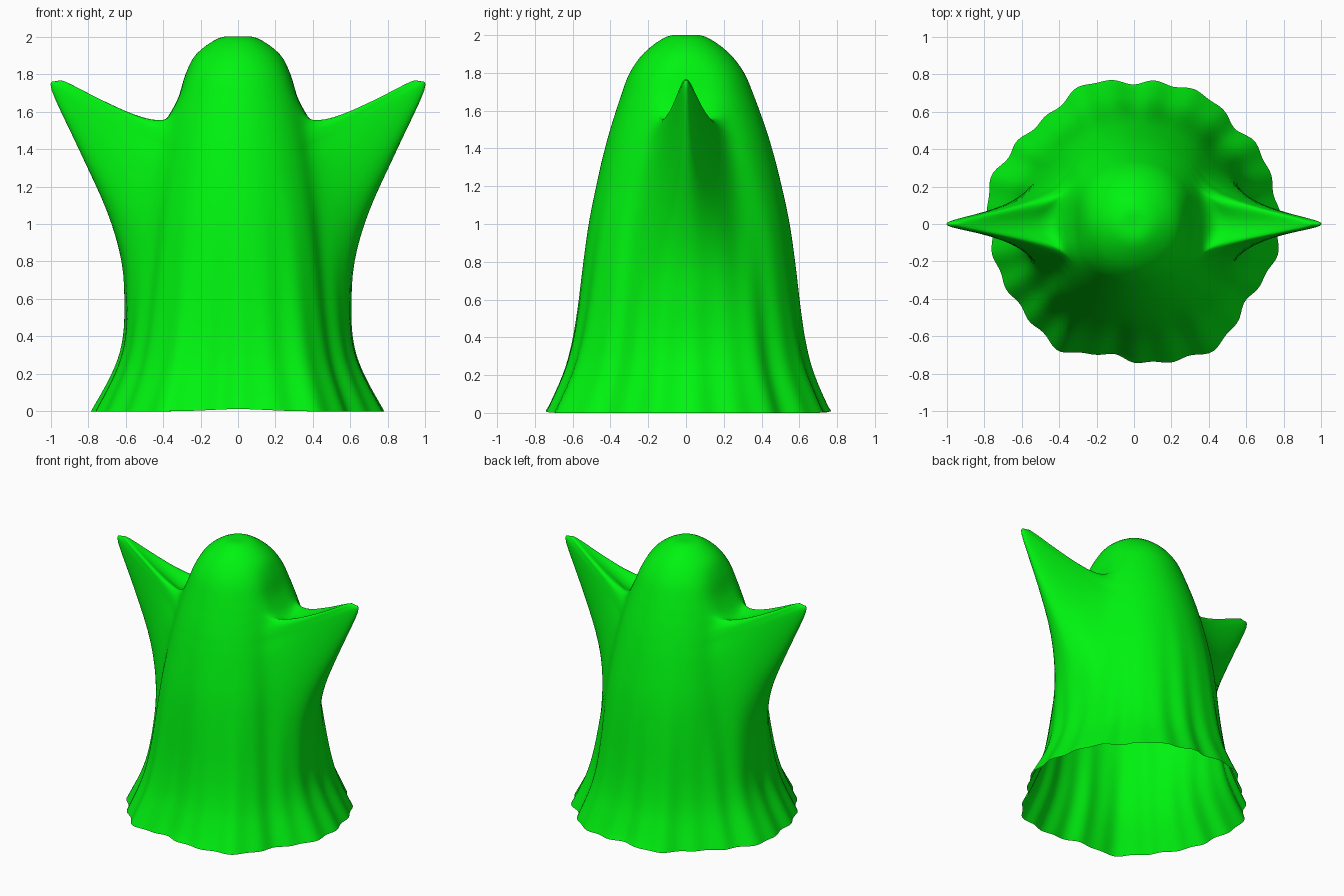
import bpy, bmesh, math

if "Cube" in bpy.data.objects:
    bpy.data.objects.remove(bpy.data.objects["Cube"])

# Each ring: arm-side x, arm-side z, body radius, body z, arm half-angle, sideways pinch
RINGS = [
    (0.00, 2.00, 0.00, 2.00, 0.50, 0.0),
    (0.10, 1.993, 0.10, 1.993, 0.50, 0.0),
    (0.22, 1.91, 0.22, 1.91, 0.50, 0.0),
    (0.28, 1.80, 0.303, 1.80, 0.50, 0.0),
    (0.33, 1.65, 0.355, 1.67, 0.42, 0.0),
    (0.43, 1.525, 0.383, 1.59, 0.36, 0.0),
    (0.60, 1.585, 0.400, 1.54, 0.31, 0.1),
    (0.89, 1.745, 0.419, 1.48, 0.30, 0.4),
    (0.965, 1.763, 0.431, 1.44, 0.30, 0.5),
    (0.995, 1.715, 0.442, 1.40, 0.30, 0.5),
    (0.85, 1.40, 0.473, 1.28, 0.34, 0.25),
    (0.70, 1.07, 0.528, 1.03, 0.38, 0.1),
    (0.62, 0.80, 0.563, 0.80, 0.40, 0.0),
    (0.60, 0.55, 0.595, 0.55, 0.40, 0.0),
    (0.61, 0.36, 0.628, 0.36, 0.40, 0.0),
    (0.66, 0.20, 0.675, 0.20, 0.40, 0.0),
    (0.765, 0.00, 0.765, 0.00, 0.40, 0.0),
]
# Wavy hem radius every 15 degrees
HEM = [.775, .77, .775, .755, .78, .775, .75, .79, .755, .74, .765, .80,
       .77, .765, .76, .75, .785, .71, .735, .755, .79, .76, .73, .775]
SEGMENTS, STEPS = 180, 4


def spline(a, b, c, d, t):
    return 0.5 * (2*b + (c - a)*t + (2*a - 5*b + 4*c - d)*t*t + (3*b - a - 3*c + d)*t**3)


def hem_radius(ang):
    f = ang / math.tau * len(HEM)
    i = int(f)
    return spline(*[HEM[(i + k) % len(HEM)] for k in (-1, 0, 1, 2)], f - i)


def ring_at(f):
    n = len(RINGS) - 1
    i = min(int(f), n - 1)
    pts = [RINGS[min(max(i + k, 0), n)] for k in (-1, 0, 1, 2)]
    return [spline(*v, f - i) for v in zip(*pts)]


def cloth_point(ring, ang):
    ax, az, r, z, width, pinch = ring
    side = 1 if math.cos(ang) >= 0 else -1
    off = math.asin(min(1, abs(math.sin(ang))))
    w = math.exp(-(off / width) ** 2.3)
    # hem ripples fade upward into soft long folds
    fade = max(0, 1 - z / 1.5) ** 2.2
    rr = r + (hem_radius(ang) - 0.765 + 0.009 * math.sin(23 * ang)) * fade
    rr += 0.006 * math.sin(13 * ang + 1) * min(1, max(0, 1.3 - z)) * (1 - w)
    # hollows of hanging cloth beside the raised arms
    hollow = math.exp(-((off - 0.56) / 0.17) ** 2)
    rr -= 0.02 * hollow * math.exp(-((z - 0.95) / 0.4) ** 2)
    lean = 0.016 * math.sin(math.pi * min(1, max(0, z / 2))) * (1 - w)
    x = rr * math.cos(ang) + side * w * (ax - r)
    y = rr * math.sin(ang) * (1 - pinch * w) + lean
    return x, y, max(0, z + w * (az - z))


# Ghost sheet: one open draped surface with two raised arms
bm = bmesh.new()
top = bm.verts.new((0, 0, 2))
rows = []
for k in range(1, (len(RINGS) - 1) * STEPS + 1):
    ring = ring_at(k / STEPS)
    rows.append([bm.verts.new(cloth_point(ring, math.tau * j / SEGMENTS))
                 for j in range(SEGMENTS)])
# Front and back of the hem lift very slightly
for j, v in enumerate(rows[-1]):
    v.co.z += 0.012 * max(0, -math.cos(2 * math.tau * j / SEGMENTS)) ** 6
for j in range(SEGMENTS):
    n = (j + 1) % SEGMENTS
    bm.faces.new((top, rows[0][j], rows[0][n]))
    for upper, lower in zip(rows, rows[1:]):
        bm.faces.new((upper[j], lower[j], lower[n], upper[n]))
for f in bm.faces:
    f.smooth = True
mesh = bpy.data.meshes.new("ghost_sheet")
bm.to_mesh(mesh)
bm.free()
sheet = bpy.data.objects.new("ghost_sheet", mesh)
bpy.context.collection.objects.link(sheet)

# Bright green cloth
green = bpy.data.materials.new("green_cloth")
green.diffuse_color = (0.0, 0.9, 0.005, 1)
green.use_nodes = True
green.node_tree.nodes["Principled BSDF"].inputs["Base Color"].default_value = green.diffuse_color
mesh.materials.append(green)
